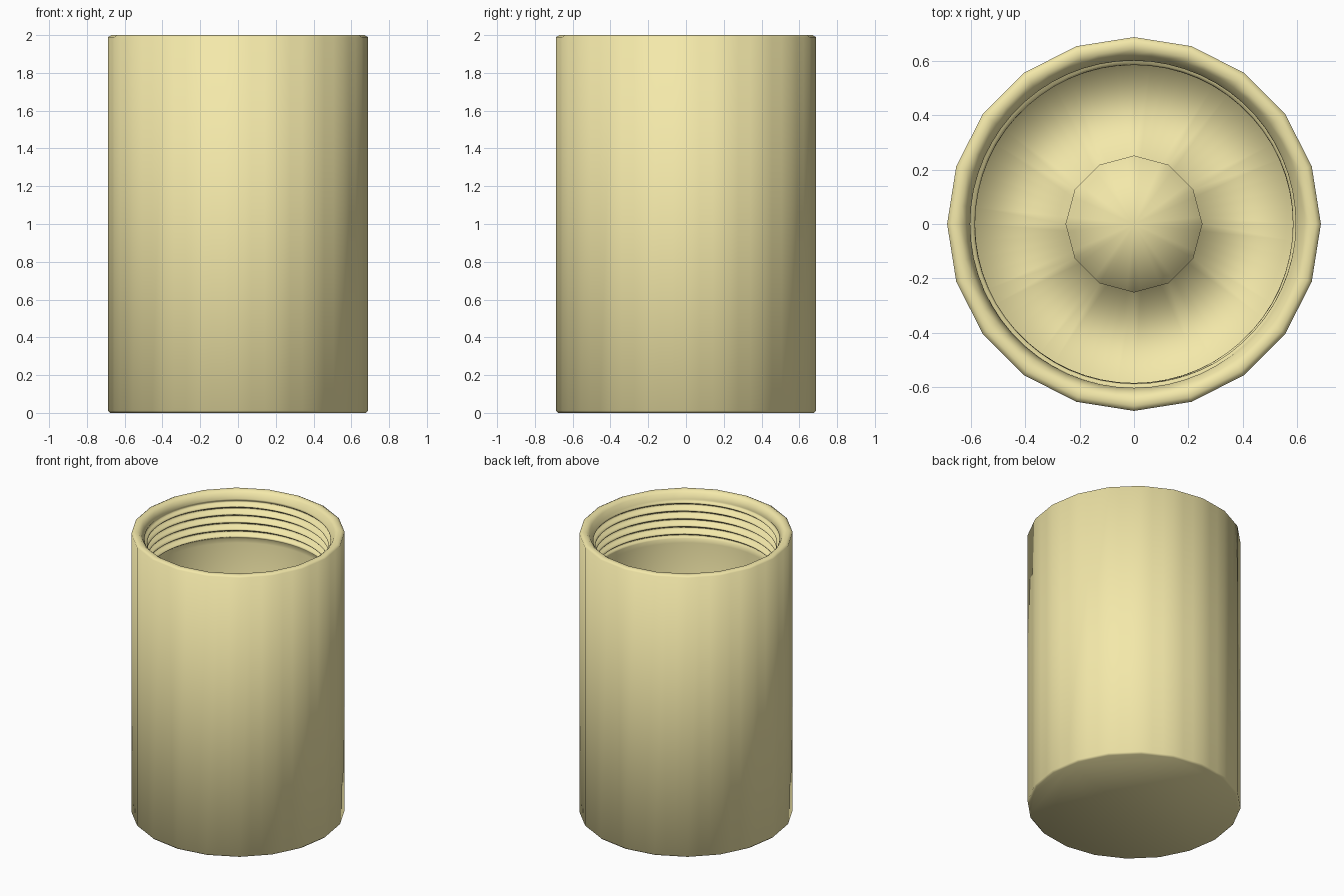
import bpy, bmesh
from math import pi, cos, sin, tau

if "Cube" in bpy.data.objects:
    bpy.data.objects.remove(bpy.data.objects["Cube"])

COLS = 60            # columns around the axis
PITCH = 0.055        # thread pitch
Z_LOW, Z_HIGH = 1.67, 1.95


def faceted(r, sides, a):
    """Radius at angle a of a regular polygon with the given side count."""
    step = tau / sides
    return r * cos(step / 2) / cos((a % step) - step / 2)


def thread_radius(z, a):
    """Helical ridge radius, fading out at both ends."""
    fade = min(1, (Z_HIGH - z) / 0.03, (z - Z_LOW) / 0.02)
    return 0.603 - 0.018 * max(0, fade) * sin(tau * z / PITCH - a)


# Each row is (radius, z, polygon sides); radius None means threaded
rows = [(0.676, 0.0, 20), (0.688, 0.012, 20), (0.688, 1.99, 20),
        (0.67, 2.0, 20), (0.645, 2.0, 20), (0.622, 1.985, 60)]
count = 42
rows += [(None, Z_HIGH - (Z_HIGH - Z_LOW) * i / count, 60) for i in range(count + 1)]
# Plain inner wall, floor, and central post
rows += [(0.60, 1.64, 60), (0.595, 0.1, 60), (0.252, 0.1, 12), (0.252, 1.0, 12)]

bm = bmesh.new()
rings = []
for r, z, sides in rows:
    ring = []
    for c in range(COLS):
        a = tau * c / COLS
        rad = thread_radius(z, a) if r is None else faceted(r, sides, a)
        ring.append(bm.verts.new((rad * cos(a), rad * sin(a), z)))
    rings.append(ring)
for lo, hi in zip(rings, rings[1:]):
    for c in range(COLS):
        d = (c + 1) % COLS
        bm.faces.new((lo[c], lo[d], hi[d], hi[c]))

# Underside and post top
bm.faces.new(rings[0][::-1])
tip = bm.verts.new((0, 0, 1.02))
for c in range(COLS):
    bm.faces.new((rings[-1][c], rings[-1][(c + 1) % COLS], tip))
bmesh.ops.recalc_face_normals(bm, faces=bm.faces[:])
for f in bm.faces:
    f.smooth = True

mesh = bpy.data.meshes.new("threaded_cap")
bm.to_mesh(mesh)
bm.free()
cap = bpy.data.objects.new("threaded_cap", mesh)
bpy.context.collection.objects.link(cap)

mat = bpy.data.materials.new("pale_yellow")
mat.diffuse_color = (0.90, 0.81, 0.40, 1)
mat.use_nodes = True
mat.node_tree.nodes["Principled BSDF"].inputs["Base Color"].default_value = mat.diffuse_color
mesh.materials.append(mat)
